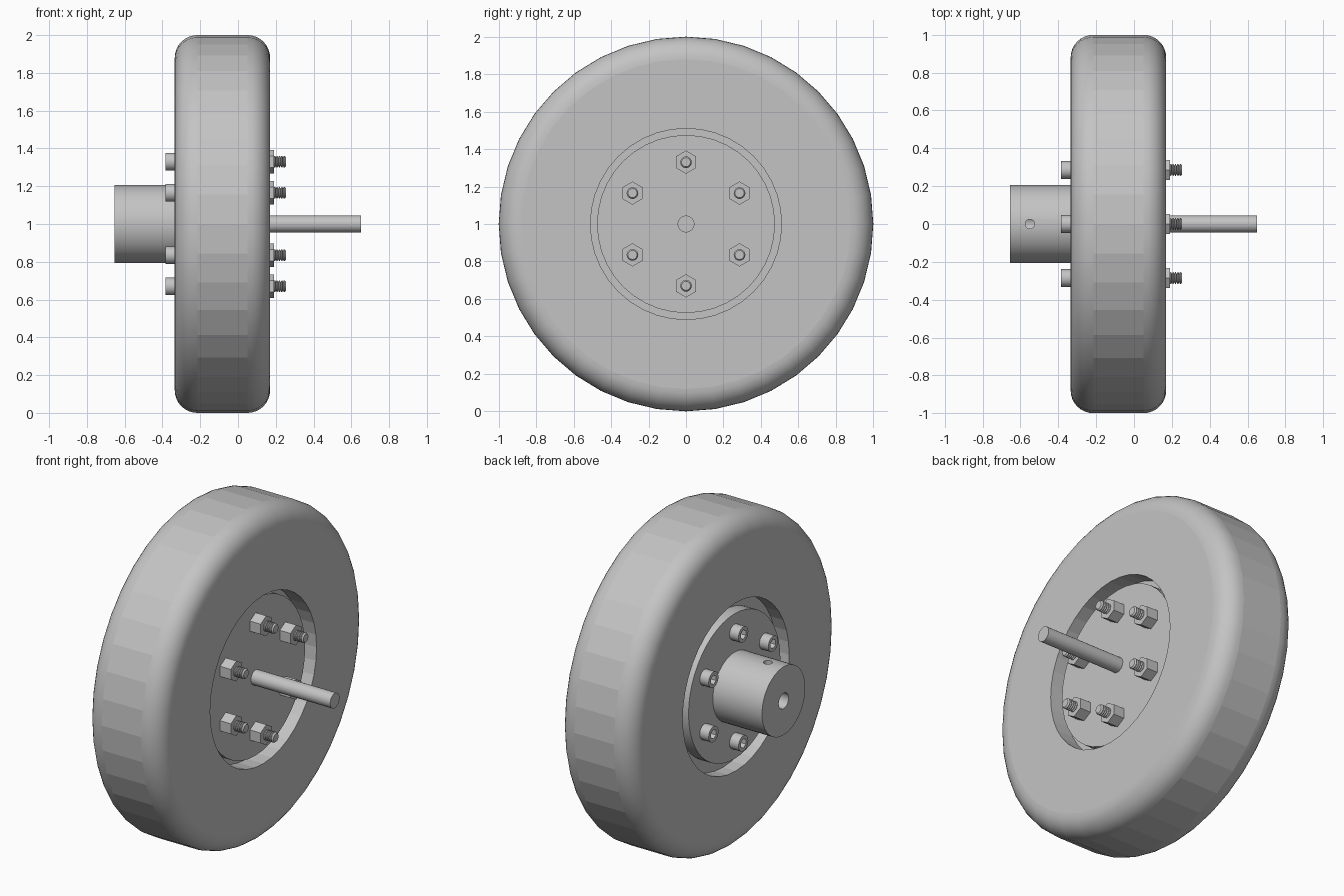
import bpy, bmesh
from math import sin, cos, pi, radians

old = bpy.data.objects.get("Cube")
if old:
    bpy.data.objects.remove(old, do_unlink=True)

grey = bpy.data.materials.new("plain_grey")
grey.use_nodes = True
colour = (0.55, 0.55, 0.55, 1)
grey.diffuse_color = colour
grey.node_tree.nodes["Principled BSDF"].inputs["Base Color"].default_value = colour

AXLE = (0, 0, 1)


def lathe(name, profile, sides, location=AXLE, closed=False, smooth=True):
    """Spin (x, radius) points around the x axis."""
    bm = bmesh.new()
    rings = []
    for x, r in profile:
        if r == 0:
            rings.append([bm.verts.new((x, 0, 0))] * sides)
        else:
            angles = [2 * pi * i / sides for i in range(sides)]
            rings.append([bm.verts.new((x, r * sin(a), r * cos(a))) for a in angles])
    pairs = list(zip(rings, rings[1:]))
    if closed:
        pairs.append((rings[-1], rings[0]))
    for a, b in pairs:
        for i in range(sides):
            j = (i + 1) % sides
            corners = list(dict.fromkeys((a[i], a[j], b[j], b[i])))
            bm.faces.new(corners)
    bmesh.ops.recalc_face_normals(bm, faces=bm.faces)
    mesh = bpy.data.meshes.new(name)
    bm.to_mesh(mesh)
    bm.free()
    mesh.materials.append(grey)
    obj = bpy.data.objects.new(name, mesh)
    obj.location = location
    bpy.context.collection.objects.link(obj)
    if smooth:
        shade(obj)
    return obj


def select(obj):
    bpy.ops.object.select_all(action="DESELECT")
    bpy.context.view_layer.objects.active = obj
    obj.select_set(True)


def shade(obj):
    select(obj)
    bpy.ops.object.shade_smooth_by_angle(angle=radians(30))


def cut(obj, cutter):
    """Subtract the cutter and discard it."""
    bpy.context.view_layer.update()
    mod = obj.modifiers.new("cut", "BOOLEAN")
    mod.operation = "DIFFERENCE"
    mod.solver = "EXACT"
    mod.object = cutter
    select(obj)
    bpy.ops.object.modifier_move_to_index(modifier=mod.name, index=0)
    bpy.ops.object.modifier_apply(modifier=mod.name)
    bpy.data.objects.remove(cutter, do_unlink=True)


# Tyre: rounded shoulders, flat tread panels and flat side walls
LEFT, RIGHT, ROUND = 0.17, -0.335, 0.12
steps = [pi / 2 * i / 8 for i in range(9)]
tyre_profile = [(RIGHT, 0.51)]
tyre_profile += [(RIGHT + ROUND * (1 - cos(a)), 1 - ROUND * (1 - sin(a))) for a in steps]
tyre_profile += [(LEFT - ROUND * (1 - sin(a)), 1 - ROUND * (1 - cos(a))) for a in steps]
tyre_profile += [(LEFT, 0.51)]
tyre = lathe("tyre", tyre_profile, 40, closed=True)
for face in tyre.data.polygons:
    if abs(face.normal.x) > 0.999 or abs(face.normal.x) < 0.001:
        face.use_smooth = False

# Wheel core: stepped disc recessed in the tyre
lathe("wheel_core", [(-0.25, 0), (-0.25, 0.51), (0.06, 0.51),
                     (0.06, 0.475), (0.118, 0.475), (0.118, 0)], 40)

# Flanged hub with an open bore and a set screw hole on top
hub = lathe("hub", [(-0.5, 0), (-0.5, 0.047), (-0.655, 0.047), (-0.655, 0.207),
                    (-0.325, 0.207), (-0.325, 0.44), (-0.25, 0.44), (-0.25, 0)], 48,
            smooth=False)
drill = lathe("set_screw_drill", [(-0.3, 0), (-0.3, 0.025), (0, 0.025), (0, 0)], 16,
              location=(-0.55, 0, 1))
drill.rotation_euler.y = pi / 2
cut(hub, drill)
shade(hub)

# Axle
lathe("axle", [(0, 0), (0, 0.045), (0.65, 0.045), (0.65, 0)], 32)

# Bolt: cap head with hex socket, shank and ridged thread
bolt_profile = [(-0.385, 0), (-0.385, 0.047), (-0.32, 0.047), (-0.32, 0.03), (0.17, 0.03)]
for i in range(6):
    x = 0.176 + 0.0125 * i
    bolt_profile += [(x, 0.022), (x + 0.004, 0.031), (x + 0.008, 0.031)]
bolt_profile += [(0.255, 0.024), (0.255, 0)]
bolt = lathe("bolt_1", bolt_profile, 24, smooth=False)
cut(bolt, lathe("socket_cutter", [(-0.4, 0), (-0.4, 0.028), (-0.35, 0.028), (-0.35, 0)], 6,
                smooth=False))
shade(bolt)

# Hexagonal nut
nut = lathe("nut_1", [(0.11, 0), (0.11, 0.062), (0.19, 0.062), (0.19, 0)], 6, smooth=False)

# Six bolts and nuts in a circle
for i in range(6):
    a = i * pi / 3
    for part, name in ((bolt, "bolt"), (nut, "nut")):
        obj = part
        if i:
            obj = part.copy()
            obj.name = f"{name}_{i + 1}"
            bpy.context.collection.objects.link(obj)
        obj.location = (0, 0.33 * sin(a), 1 + 0.33 * cos(a))
